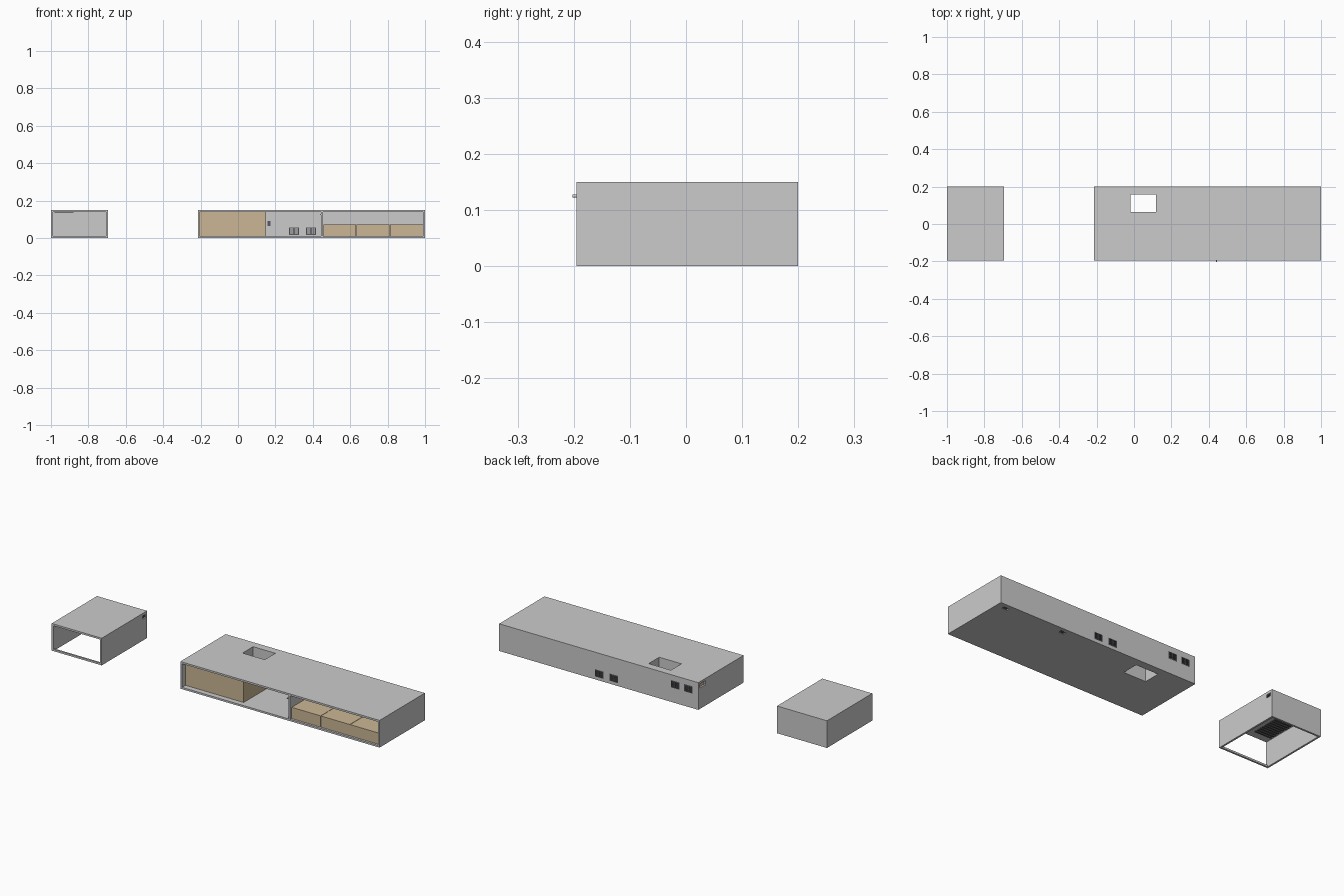
import bpy

if "Cube" in bpy.data.objects:
    bpy.data.objects.remove(bpy.data.objects["Cube"])


def material(name, rgb):
    m = bpy.data.materials.new(name)
    m.diffuse_color = (*rgb, 1)
    m.use_nodes = True
    m.node_tree.nodes["Principled BSDF"].inputs["Base Color"].default_value = m.diffuse_color
    return m


TAN = material("tan_board", (0.60, 0.47, 0.30))
DARK = material("dark_grille", (0.10, 0.10, 0.11))


def box(name, lo, hi, mat=None):
    bpy.ops.mesh.primitive_cube_add(size=1, location=[(a + b) / 2 for a, b in zip(lo, hi)])
    o = bpy.context.object
    o.name = name
    o.scale = [b - a for a, b in zip(lo, hi)]
    bpy.ops.object.transform_apply(location=True, rotation=True, scale=True)
    if mat:
        o.data.materials.append(mat)
    return o


def cut(obj, lo, hi):
    cutter = box("cutter", lo, hi)
    cutter.hide_render = True
    mod = obj.modifiers.new("cut", 'BOOLEAN')
    mod.operation, mod.solver, mod.object = 'DIFFERENCE', 'EXACT', cutter
    bpy.context.view_layer.objects.active = obj
    bpy.ops.object.modifier_apply(modifier=mod.name)
    bpy.data.objects.remove(cutter, do_unlink=True)


F, B, H, T = -0.195, 0.2, 0.15, 0.01   # front, back, height, board thickness

# Long cabinet carcass, open at the front
L, R = -0.215, 1.0
cabinet = box("long_cabinet", (L, F, 0), (R, B, H))
cut(cabinet, (L + T, F - 0.1, T), (R - T, B - T, H - T))

# Service shaft through top and bottom
SX, SY = (-0.018, 0.118), (0.065, 0.157)
cut(cabinet, (SX[0], SY[0], -0.1), (SX[1], SY[1], 0.3))
W = 0.004
shaft = box("service_shaft", (SX[0] - W, SY[0] - W, T), (SX[1] + W, SY[1] + W, H - T))
cut(shaft, (SX[0], SY[0], -0.1), (SX[1], SY[1], 0.3))

# Cable opening in the left end
cut(cabinet, (L - 0.1, 0.135, 0.115), (L + T + 0.001, 0.187, 0.138))

# Vents in the back wall: hole, rim and louvres
for i, (x, z) in enumerate([(0.30, 0.036), (0.39, 0.036), (-0.074, 0.1), (-0.154, 0.1)]):
    w, h = 0.026, 0.02
    cut(cabinet, (x - w, B - T - 0.001, z - h), (x + w, B + 0.1, z + h))
    rim = box(f"vent_rim_{i}", (x - w, B - T, z - h), (x + w, B, z + h), DARK)
    cut(rim, (x - w + 0.005, 0, z - h + 0.005), (x + w - 0.005, 0.4, z + h - 0.005))
    for k in range(5):
        zk = z - 0.012 + k * 0.006
        box(f"vent_louvre_{i}_{k}", (x - w + 0.005, B - 0.008, zk - 0.0015),
            (x + w - 0.005, B - 0.002, zk + 0.0015), DARK)
    box(f"vent_mullion_{i}", (x - 0.003, B - T, z - h + 0.005),
        (x + 0.003, B, z + h - 0.005), DARK)

# Small floor vents
for i, x in enumerate((0.589, 0.945)):
    cut(cabinet, (x - 0.016, 0.16, -0.1), (x + 0.016, 0.18, T + 0.001))
    for k in range(3):
        xk = x - 0.008 + k * 0.008
        box(f"floor_vent_bar_{i}_{k}", (xk - 0.002, 0.16, 0.001), (xk + 0.002, 0.18, 0.008), DARK)

# Divider and its front knob
box("divider", (0.445, F, T), (0.455, B - T, H - T))
bpy.ops.mesh.primitive_cylinder_add(vertices=12, radius=0.003, depth=0.008,
                                    location=(0.442, -0.1985, 0.125), rotation=(1.5708, 0, 0))
bpy.context.object.name = "front_knob"

# Tan storage block, recessed behind the front edge
block = box("storage_block", (L + T, -0.165, T), (0.15, B - T, H - T), TAN)
cut(block, (SX[0] - W, SY[0] - W, -0.1), (SX[1] + W, SY[1] + W, 0.3))

# Socket on the back wall beside the block
box("wall_socket", (0.157, B - T - 0.008, 0.065), (0.173, B - T, 0.092), DARK)

# Three tan boxes in the right bay
for i in range(3):
    x = 0.455 + i * 0.178
    box(f"low_box_{i}", (x + 0.001, -0.183, T), (x + 0.177, 0.15, 0.072), TAN)

# Small cabinet, open at the front and through the floor
L2, R2 = -1.0, -0.695
small = box("small_cabinet", (L2, F, 0), (R2, B, H))
cut(small, (L2 + T, F - 0.1, T), (R2 - T, B - T, H - T))
cut(small, (L2 + T, F + T, -0.1), (R2 - T, B - T, T + 0.001))
cut(small, (R2 - T - 0.001, 0.16, 0.118), (R2 + 0.1, 0.187, 0.136))
for k in range(2):
    z = 0.124 + k * 0.006
    box(f"side_vent_bar_{k}", (R2 - 0.008, 0.16, z - 0.0015), (R2 - 0.002, 0.187, z + 0.0015), DARK)

# Slats under the small cabinet's ceiling
for k in range(10):
    y = -0.15 + k * 0.018
    box(f"ceiling_slat_{k}", (L2 + 0.02, y, H - T - 0.004), (L2 + 0.12, y + 0.009, H - T), DARK)
